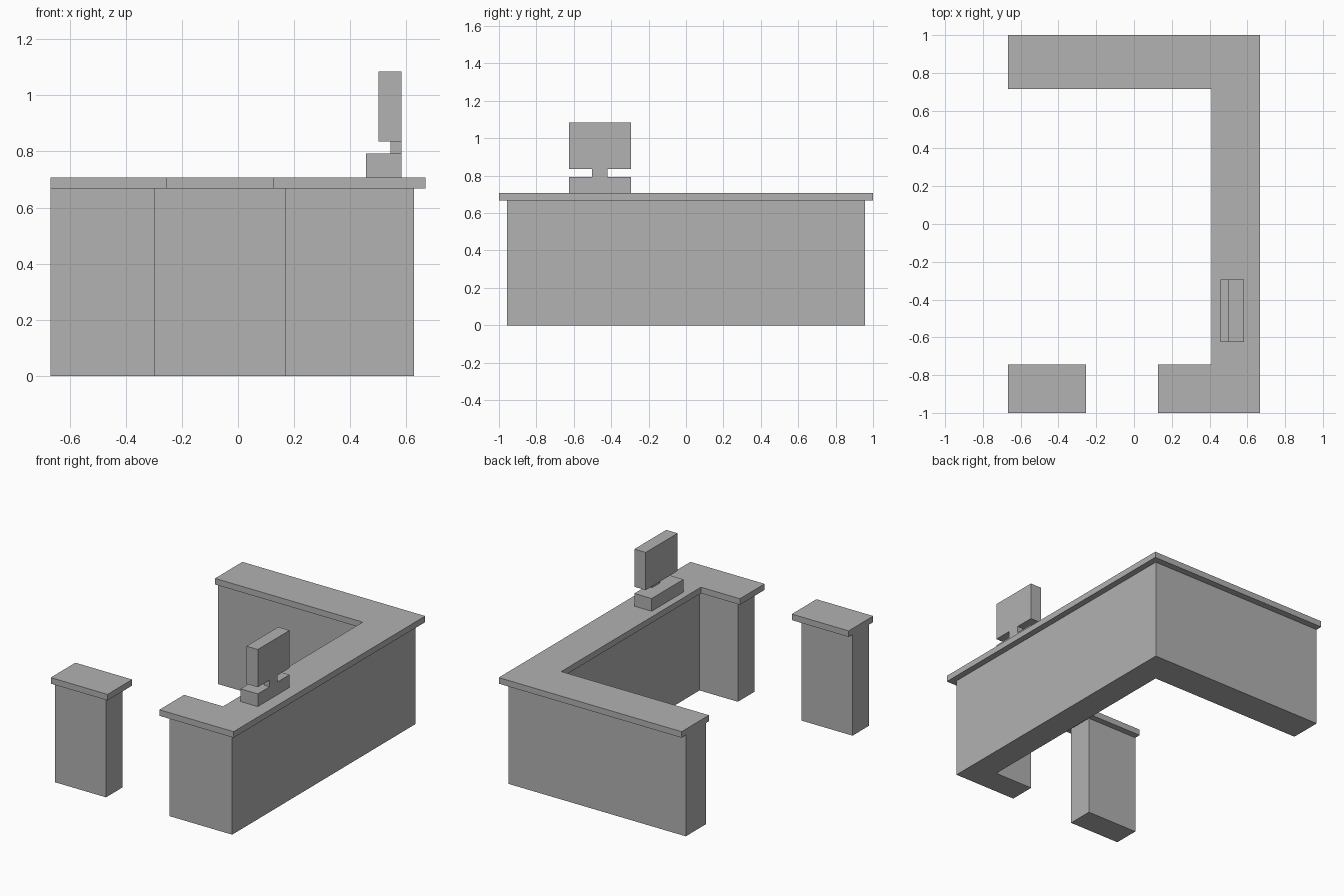
import bpy
import bmesh

cube = bpy.data.objects.get("Cube")
if cube:
    bpy.data.objects.remove(cube, do_unlink=True)

grey = bpy.data.materials.new("plain_grey")
grey.use_nodes = True
colour = (0.445, 0.445, 0.445, 1)
grey.diffuse_color = colour
grey.node_tree.nodes["Principled BSDF"].inputs["Base Color"].default_value = colour


def prism(name, outline, z0, z1):
    """Extrude a flat outline from z0 up to z1."""
    bm = bmesh.new()
    face = bm.faces.new([bm.verts.new((x, y, z0)) for x, y in outline])
    ext = bmesh.ops.extrude_face_region(bm, geom=[face], use_keep_orig=True)
    top = [v for v in ext["geom"] if isinstance(v, bmesh.types.BMVert)]
    bmesh.ops.translate(bm, verts=top, vec=(0, 0, z1 - z0))
    bmesh.ops.recalc_face_normals(bm, faces=bm.faces)
    mesh = bpy.data.meshes.new(name)
    bm.to_mesh(mesh)
    bm.free()
    mesh.materials.append(grey)
    obj = bpy.data.objects.new(name, mesh)
    bpy.context.collection.objects.link(obj)
    return obj


def rect(x0, x1, y0, y1):
    return [(x0, y0), (x1, y0), (x1, y1), (x0, y1)]


def c_shape(left, right, front_end, inner, y0, y0_in, y1_in, y1):
    """Outline of a back arm, a long side and a short front arm."""
    return [(front_end, y0), (right, y0), (right, y1), (left, y1),
            (left, y1_in), (inner, y1_in), (inner, y0_in), (front_end, y0_in)]


LEFT, RIGHT = -0.668, 0.668
BASE_TOP, COUNTER_TOP = 0.668, 0.708

# Main counter: cabinet body and overhanging worktop
prism("counter_body",
      c_shape(LEFT, 0.627, 0.17, 0.45, -0.956, -0.784, 0.743, 0.956), 0, BASE_TOP)
prism("counter_worktop",
      c_shape(LEFT, RIGHT, 0.126, 0.411, -1, -0.743, 0.715, 1), BASE_TOP, COUNTER_TOP)

# Separate front pedestal across the entrance
prism("pedestal_body", rect(LEFT, -0.295, -0.956, -0.784), 0, BASE_TOP)
prism("pedestal_worktop", rect(LEFT, -0.253, -1, -0.743), BASE_TOP, COUNTER_TOP)

# Till with a screen on a short neck
prism("till_base", rect(0.457, 0.583, -0.626, -0.294), COUNTER_TOP, 0.792)
prism("till_neck", rect(0.543, 0.583, -0.503, -0.421), 0.792, 0.836)
prism("till_screen", rect(0.5, 0.583, -0.626, -0.294), 0.836, 1.085)
